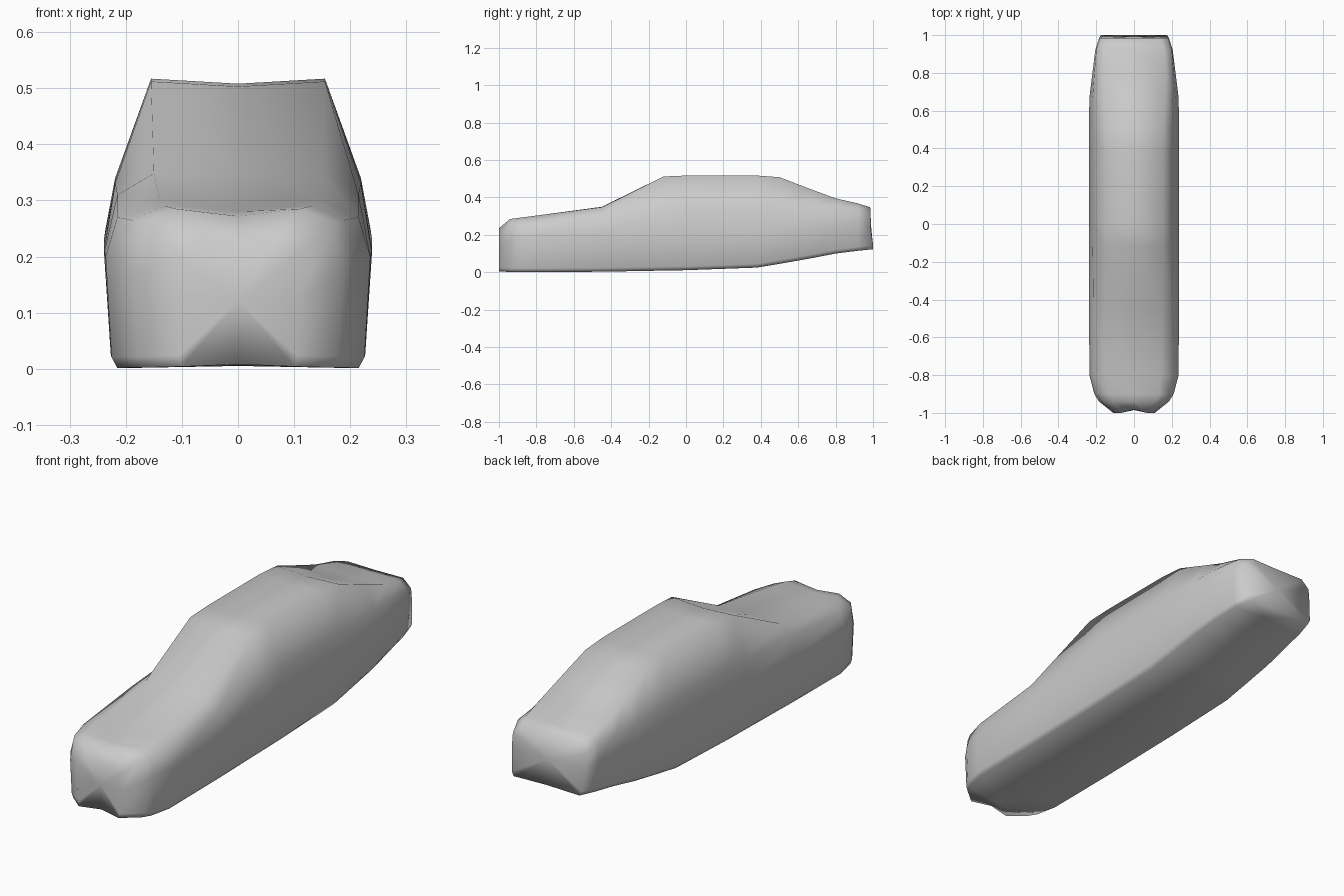
import bpy
import bmesh

cube = bpy.data.objects.get("Cube")
if cube:
    bpy.data.objects.remove(cube)


def make_material(name, colour):
    mat = bpy.data.materials.new(name)
    mat.use_nodes = True
    mat.diffuse_color = colour
    mat.node_tree.nodes["Principled BSDF"].inputs["Base Color"].default_value = colour
    return mat


# Stations along the body, nose to tail:
# y, floor z, floor half width, belt half width, belt z,
# shoulder half width, shoulder z, top half width, top z, centre top z
STATIONS = [
    (-1.00, .004, .10, .11, .13, .10, .20, .07, .235, .225),
    (-.94, .002, .17, .185, .17, .17, .26, .11, .285, .272),
    (-.90, .002, .195, .21, .19, .19, .265, .13, .29, .28),
    (-.80, .001, .215, .236, .20, .215, .27, .14, .303, .295),
    (-.45, .003, .215, .238, .21, .215, .31, .15, .348, .35),
    (-.12, .009, .215, .239, .21, .219, .33, .155, .512, .503),
    (0.00, .011, .215, .239, .21, .219, .335, .155, .517, .508),
    (.38, .025, .215, .239, .22, .219, .34, .155, .517, .508),
    (.50, .045, .213, .239, .23, .219, .34, .155, .508, .50),
    (.67, .075, .21, .236, .25, .219, .34, .165, .443, .425),
    (.80, .10, .20, .22, .26, .21, .345, .17, .395, .39),
    (.92, .115, .185, .205, .26, .20, .34, .16, .368, .366),
    (.985, .123, .165, .185, .25, .18, .31, .14, .347, .345),
]


def section(y, floor, wf, wb, zb, ws, zs, wt, zt, zc):
    """Closed cross-section, mirrored about the centre line."""
    half = [(wf, floor), (wf + (wb - wf) * .5, floor + .02), (wb, zb),
            (ws, zs), (wt, zt)]
    left = [(-x, z) for x, z in reversed(half)]
    ring = [(0, floor + .004)] + half + [(0, zc)] + left
    return [(x, y, z) for x, z in ring]


# Body shell lofted through the stations
bm = bmesh.new()
rings = [[bm.verts.new(p) for p in section(*s)] for s in STATIONS]
count = len(rings[0])
for a, b in zip(rings, rings[1:]):
    for i in range(count):
        j = (i + 1) % count
        bm.faces.new((a[i], a[j], b[j], b[i]))

# Nose and tail closed with a shallow centre crease
for ring, y, z in ((rings[0], -.985, .12), (rings[-1], .99, .24)):
    hub = bm.verts.new((0, y, z))
    for i in range(count):
        bm.faces.new((ring[i], ring[(i + 1) % count], hub))
rings[0][0].co.y = rings[0][count // 2].co.y = -.98
for v in rings[-1]:
    if v.co.z < .2:
        v.co.y = 1.0

bmesh.ops.recalc_face_normals(bm, faces=bm.faces)
mesh = bpy.data.meshes.new("car_body")
bm.to_mesh(mesh)
bm.free()

body = bpy.data.objects.new("car_body", mesh)
bpy.context.collection.objects.link(body)
mesh.materials.append(make_material("plain grey", (.6, .6, .6, 1)))
for face in mesh.polygons:
    face.use_smooth = True
